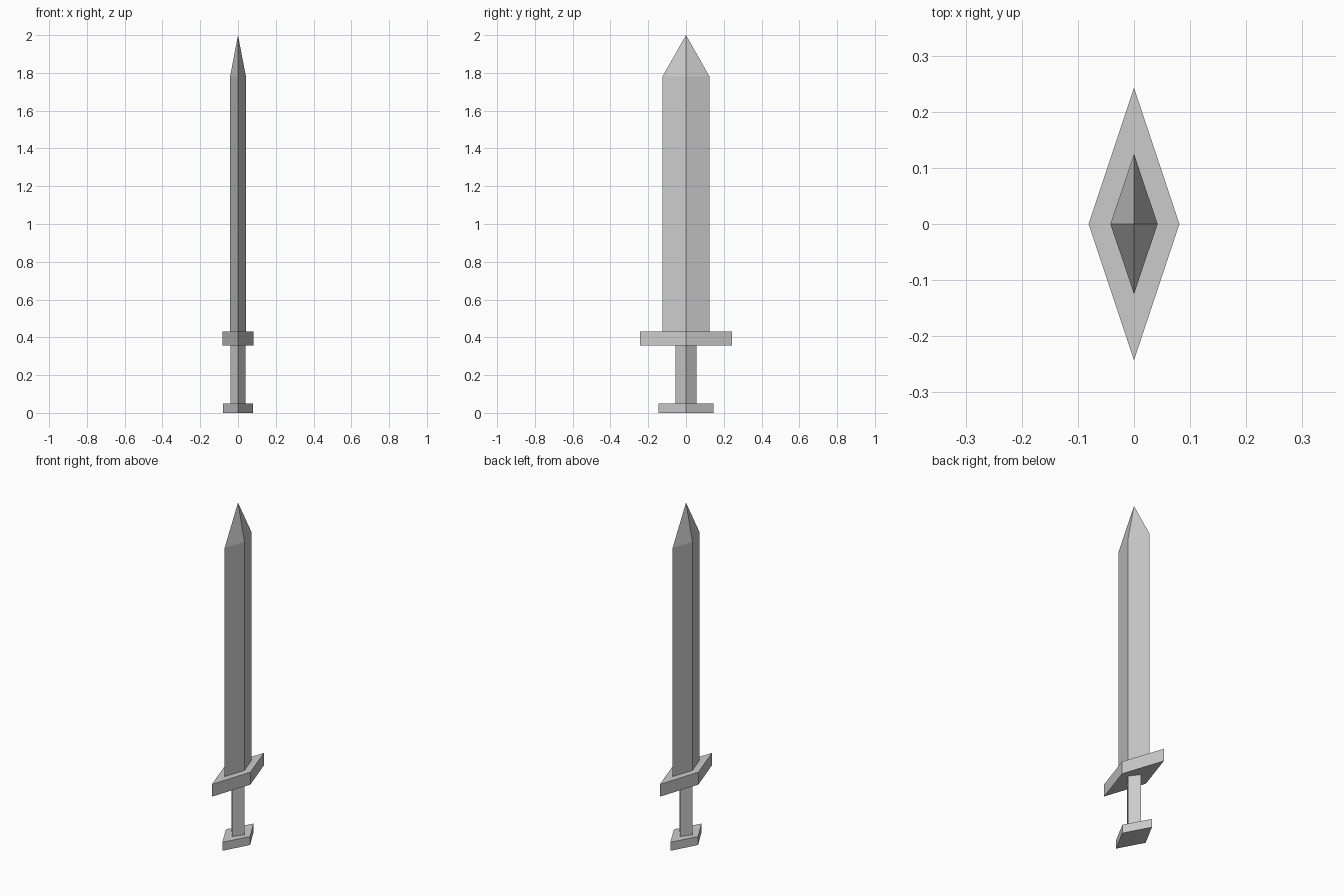
import bpy
import bmesh

if "Cube" in bpy.data.objects:
    bpy.data.objects.remove(bpy.data.objects["Cube"])


def diamond_part(name, half_x, half_y, z0, z1, tip=None, capped=True):
    """Upright prism with a diamond cross-section, optionally ending in a point."""
    bm = bmesh.new()
    outline = [(half_x, 0), (0, half_y), (-half_x, 0), (0, -half_y)]
    low = [bm.verts.new((x, y, z0)) for x, y in outline]
    high = [bm.verts.new((x, y, z1)) for x, y in outline]
    point = bm.verts.new((0, 0, tip)) if tip else None
    for i in range(4):
        j = (i + 1) % 4
        bm.faces.new((low[i], low[j], high[j], high[i]))
        if point:
            bm.faces.new((high[i], high[j], point))
    if capped:
        bm.faces.new(low[::-1])
        if not point:
            bm.faces.new(high)
    bmesh.ops.recalc_face_normals(bm, faces=bm.faces)
    mesh = bpy.data.meshes.new(name)
    bm.to_mesh(mesh)
    bm.free()
    obj = bpy.data.objects.new(name, mesh)
    bpy.context.collection.objects.link(obj)
    return obj


# Handle, from the ground up; the grip's ends are hidden by its neighbours
diamond_part("pommel", 0.079, 0.146, 0.0, 0.05)
diamond_part("grip", 0.041, 0.056, 0.05, 0.357, capped=False)
diamond_part("crossguard", 0.081, 0.243, 0.357, 0.43)

# Blade with pointed tip
diamond_part("blade", 0.042, 0.125, 0.43, 1.78, tip=2.0)
